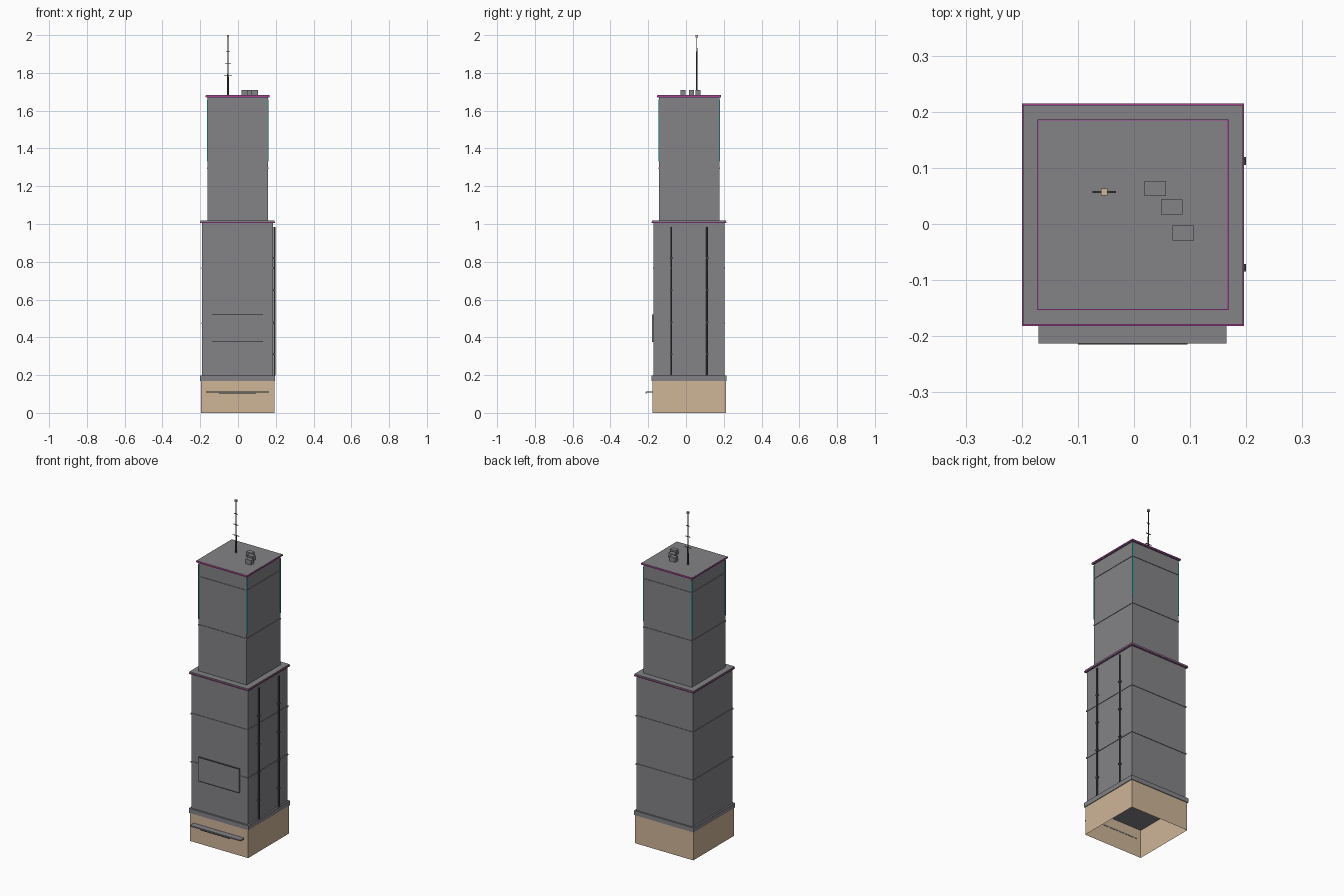
import bpy, bmesh

if "Cube" in bpy.data.objects:
    bpy.data.objects.remove(bpy.data.objects["Cube"], do_unlink=True)

CX, CY = -0.002, 0.0165  # tower axis


def material(name, r, g, b):
    m = bpy.data.materials.new(name)
    m.use_nodes = True
    m.diffuse_color = (r, g, b, 1)
    m.node_tree.nodes["Principled BSDF"].inputs["Base Color"].default_value = (r, g, b, 1)
    return m


GREY = material("concrete grey", 0.23, 0.23, 0.245)
TAN = material("sandstone tan", 0.62, 0.46, 0.31)
DARK = material("dark metal", 0.07, 0.07, 0.075)
PURPLE = material("neon purple", 0.42, 0.05, 0.32)
TEAL = material("neon teal", 0.02, 0.36, 0.36)


def finish(name, bm, mat):
    mesh = bpy.data.meshes.new(name)
    bm.to_mesh(mesh)
    bm.free()
    mesh.materials.append(mat)
    ob = bpy.data.objects.new(name, mesh)
    bpy.context.collection.objects.link(ob)
    return ob


def box(name, x, y, z, mat, open_ends=False):
    """Box from (min, max) ranges; open_ends drops the top and bottom."""
    bm = bmesh.new()
    bmesh.ops.create_cube(bm, size=1)
    for v in bm.verts:
        for i, (lo, hi) in enumerate((x, y, z)):
            v.co[i] = lo if v.co[i] < 0 else hi
    bm.normal_update()
    if open_ends:
        ends = [f for f in bm.faces if abs(f.normal.z) > 0.5]
        bmesh.ops.delete(bm, geom=ends, context="FACES_ONLY")
    return finish(name, bm, mat)


def tier(name, half, z0, z1, mat, open_ends=False):
    """Square storey centred on the tower axis."""
    return box(name, (CX - half, CX + half), (CY - half, CY + half), (z0, z1), mat, open_ends)


def rod(name, x, y, z0, z1, r0, r1, mat):
    bm = bmesh.new()
    bmesh.ops.create_cone(bm, cap_ends=True, segments=8, radius1=r0, radius2=r1, depth=z1 - z0)
    bmesh.ops.translate(bm, verts=bm.verts, vec=(x, y, (z0 + z1) / 2))
    return finish(name, bm, mat)


def neon_trim(name, half, z0, z1, t=0.003):
    """Four light strips round the edge of a square cap."""
    for s, side in ((-1, "a"), (1, "b")):
        a, b = sorted((s * half, s * (half - t)))
        box(f"{name}_x_{side}", (CX + a, CX + b), (CY - half, CY + half), (z0, z1), PURPLE)
        box(f"{name}_y_{side}", (CX - half, CX + half), (CY + a, CY + b), (z0, z1), PURPLE)


# Main storeys
tier("base", 0.194, 0, 0.17, TAN, open_ends=True)
tier("base_ledge", 0.198, 0.17, 0.197, GREY)
tier("lower_tower", 0.188, 0.197, 1.004, GREY)
tier("lower_cap", 0.196, 1.004, 1.018, GREY)
neon_trim("lower_cap_light", 0.198, 1.006, 1.011)
tier("upper_tower", 0.160, 1.018, 1.671, GREY)
tier("upper_cap", 0.168, 1.671, 1.682, GREY)
neon_trim("upper_cap_light", 0.170, 1.673, 1.681)

# Thin floor bands
for i, (half, z) in enumerate(((0.191, 0.475), (0.191, 0.765), (0.163, 1.295), (0.163, 1.585))):
    tier(f"floor_band_{i + 1}", half, z - 0.004, z + 0.004, GREY)

# Corner lights on the upper tower
for sx in (-1, 1):
    for sy in (-1, 1):
        x, y = CX + sx * 0.16, CY + sy * 0.16
        box("corner_light", (x - 0.003, x + 0.003), (y - 0.003, y + 0.003), (1.33, 1.66), TEAL)

# Pipes with brackets on the left wall
for y in (-0.078, 0.112):
    rod("drain_pipe", 0.194, y, 0.197, 0.985, 0.005, 0.005, DARK)
    for z in (0.31, 0.48, 0.65, 0.82):
        box("pipe_bracket", (0.185, 0.1995), (y - 0.007, y + 0.007), (z - 0.004, z + 0.004), DARK)

# Front panel and entrance canopy
box("front_panel", (-0.137, 0.132), (-0.179, -0.171), (0.375, 0.52), GREY)
for z in (0.375, 0.517):
    box("panel_edge", (-0.137, 0.132), (-0.181, -0.171), (z, z + 0.003), DARK)
box("canopy", (-0.17, 0.165), (-0.213, -0.176), (0.107, 0.114), GREY)
box("canopy_strip", (-0.1, 0.095), (-0.2145, -0.209), (0.103, 0.108), DARK)

# Rooftop units
for i, (x, y) in enumerate(((0.038, 0.063), (0.067, 0.030), (0.088, -0.016))):
    box(f"roof_unit_{i + 1}", (x - 0.019, x + 0.019), (y - 0.0135, y + 0.0135), (1.682, 1.71), GREY)

# Antenna
AX, AY = -0.053, 0.057
rod("antenna_mast", AX, AY, 1.682, 1.99, 0.005, 0.002, DARK)
for z, w in ((1.785, 0.021), (1.85, 0.016), (1.915, 0.011)):
    box("antenna_bar", (AX - w, AX + w), (AY - 0.0015, AY + 0.0015), (z - 0.0015, z + 0.0015), DARK)
box("antenna_beacon", (AX - 0.006, AX + 0.006), (AY - 0.006, AY + 0.006), (1.988, 2.0), TAN)
